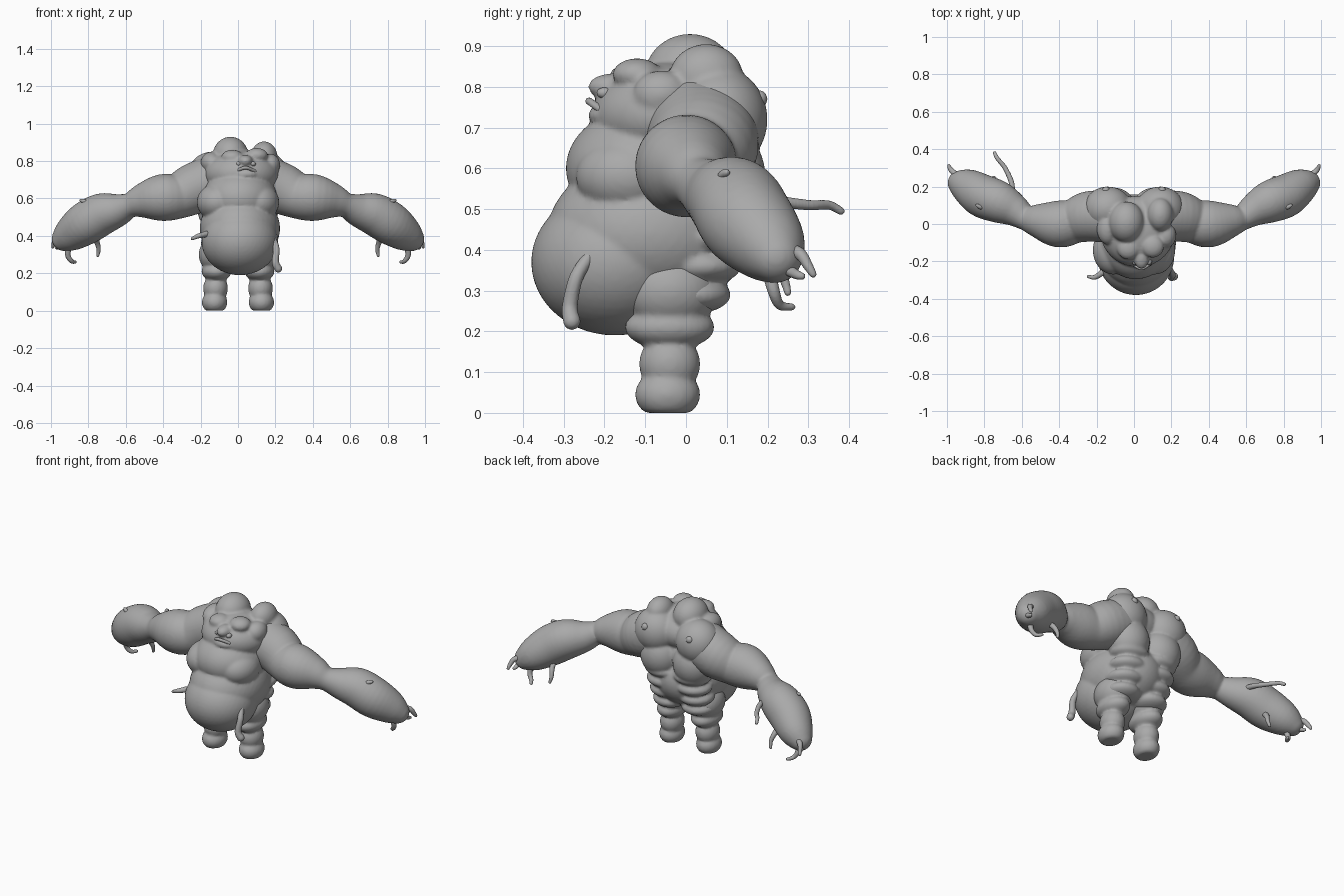
import bpy, bmesh
from mathutils import Vector, Matrix

default_cube = bpy.data.objects.get("Cube")
if default_cube:
    bpy.data.objects.remove(default_cube, do_unlink=True)

flesh = bpy.data.materials.new("grey_flesh")
flesh.use_nodes = True
flesh.diffuse_color = (.4, .4, .4, 1)
flesh.node_tree.nodes["Principled BSDF"].inputs["Base Color"].default_value = flesh.diffuse_color


def ellipsoid(bm, center, radii, mirrored=False):
    """Add one lump of flesh, optionally repeated on the other side."""
    x, y, z = center
    for side in ((1, -1) if mirrored else (1,)):
        place = Matrix.Translation((x * side, y, z)) @ Matrix.Diagonal((*radii, 1))
        bmesh.ops.create_icosphere(bm, subdivisions=4, radius=1, matrix=place)


def catmull(points, steps):
    """Sample a smooth path through points of any dimension."""
    points = [Vector(p) for p in points]
    padded = [points[0], *points, points[-1]]
    samples = []
    for a, b, c, d in zip(padded, padded[1:], padded[2:], padded[3:]):
        for i in range(steps):
            t = i / steps
            samples.append(b + (c - a) * (t / 2) + (a * 2 - b * 5 + c * 4 - d) * (t * t / 2)
                           + (b * 3 - a - c * 3 + d) * (t ** 3 / 2))
    return samples + [points[-1]]


def finish(name, bm, voxel=.008, smoothing=4):
    """Fuse the overlapping lumps into one smooth skin."""
    mesh = bpy.data.meshes.new(name)
    bm.to_mesh(mesh)
    bm.free()
    mesh.materials.append(flesh)
    obj = bpy.data.objects.new(name, mesh)
    bpy.context.collection.objects.link(obj)
    remesh = obj.modifiers.new("fuse", "REMESH")
    remesh.mode = "VOXEL"
    remesh.voxel_size = voxel
    remesh.use_smooth_shade = True
    smooth = obj.modifiers.new("soften", "SMOOTH")
    smooth.factor = .5
    smooth.iterations = smoothing
    return obj


def tendril(name, path, thick, thin, side=1):
    """Tapered, curved tube with a rounded tip."""
    bm = bmesh.new()
    samples = catmull([(x * side, y, z) for x, y, z in path], 10)
    for i, point in enumerate(samples):
        radius = thick + (thin - thick) * i / (len(samples) - 1)
        bmesh.ops.create_icosphere(bm, subdivisions=2, radius=radius,
                                   matrix=Matrix.Translation(point))
    return finish(name, bm, voxel=.004, smoothing=2)


# Torso: belly, chest and shoulders
bm = bmesh.new()
ellipsoid(bm, center=(.01, -.175, .37), radii=(.205, .205, .18))
ellipsoid(bm, center=(.01, -.09, .44), radii=(.215, .25, .19))
ellipsoid(bm, center=(.01, -.08, .6), radii=(.2, .215, .16))
ellipsoid(bm, center=(.02, -.04, .73), radii=(.2, .19, .13))
ellipsoid(bm, center=(.11, -.14, .58), radii=(.11, .13, .1), mirrored=True)
ellipsoid(bm, center=(.14, .08, .72), radii=(.13, .12, .13), mirrored=True)
ellipsoid(bm, center=(.11, .08, .58), radii=(.12, .115, .13), mirrored=True)

# Torso: stacked rolls down the back, parted by the spine
for height, depth, size in ((.5, .075, .115), (.43, .06, .11), (.36, .035, .105), (.29, .01, .1)):
    ellipsoid(bm, center=(.095, depth, height), radii=(size, .1, .048), mirrored=True)

# Head: dome, side bumps, brow and snout
ellipsoid(bm, center=(-.04, .01, .83), radii=(.095, .11, .1))
ellipsoid(bm, center=(.14, .05, .825), radii=(.07, .09, .08))
ellipsoid(bm, center=(-.14, -.02, .79), radii=(.06, .09, .06))
ellipsoid(bm, center=(.17, -.06, .78), radii=(.055, .07, .06))
ellipsoid(bm, center=(.1, -.12, .83), radii=(.06, .06, .04))
ellipsoid(bm, center=(-.03, -.13, .82), radii=(.06, .06, .04))
ellipsoid(bm, center=(.04, -.18, .8), radii=(.04, .06, .033))
ellipsoid(bm, center=(.04, -.19, .73), radii=(.07, .05, .03))
finish("torso_and_head", bm)

# Face: eyes and lip folds
for name, x in (("left_eye", .08), ("right_eye", .005)):
    bm = bmesh.new()
    ellipsoid(bm, center=(x, -.2, .785), radii=(.016, .02, .014))
    finish(name, bm, voxel=.004, smoothing=1)
tendril("upper_lip", [(-.01, -.21, .745), (.04, -.238, .765), (.09, -.21, .745)], .01, .01)

# Arm stations: x, y, z and thickness from shoulder to hand
arm = [(.14, .04, .69, .14), (.24, .04, .65, .135), (.32, .015, .61, .118),
       (.4, .0, .605, .125), (.5, .015, .59, .092), (.575, .03, .565, .066),
       (.65, .08, .535, .088), (.73, .12, .515, .112), (.81, .15, .47, .115),
       (.88, .195, .42, .096), (.93, .22, .385, .066)]
fingers = {
    "outer_finger": [(.93, .25, .4), (.97, .28, .39), (.985, .3, .36), (.99, .312, .34)],
    "middle_finger": [(.93, .22, .38), (.96, .245, .355), (.965, .27, .34), (.97, .285, .335)],
    "inner_finger": [(.9, .2, .36), (.91, .215, .3), (.89, .23, .265), (.87, .26, .26)],
    "thumb": [(.77, .17, .42), (.755, .22, .37), (.745, .24, .33), (.75, .25, .295)],
    "knuckle_spur": [(.79, .1, .55), (.815, .09, .58), (.84, .1, .59)],
}

for label, side in (("left", 1), ("right", -1)):
    # Arm with a thick forearm and pinched wrist fold
    bm = bmesh.new()
    for x, y, z, radius in catmull(arm, 5):
        ellipsoid(bm, center=(x * side, y, z), radii=(radius,) * 3)
    ellipsoid(bm, center=(.6 * side, .09, .58), radii=(.025, .02, .02))
    finish(label + "_arm", bm)
    for part, path in fingers.items():
        tendril(label + "_" + part, path, thick=.019, thin=.009, side=side)

    # Leg: thigh, knee roll, calf and stubby foot flattened on the floor
    bm = bmesh.new()
    ellipsoid(bm, center=(.11 * side, -.04, .3), radii=(.1, .12, .1))
    ellipsoid(bm, center=(.115 * side, -.04, .21), radii=(.08, .11, .055))
    ellipsoid(bm, center=(.12 * side, -.04, .12), radii=(.066, .075, .075))
    ellipsoid(bm, center=(.125 * side, -.045, .045), radii=(.068, .08, .062))
    for vert in bm.verts:
        vert.co.z = max(vert.co.z, 0)
    finish(label + "_leg", bm)

    # Wart on the back of the shoulder
    bm = bmesh.new()
    ellipsoid(bm, center=(.15 * side, .18, .77), radii=(.022, .02, .022))
    finish(label + "_shoulder_wart", bm, voxel=.005)

# Loose growths on the belly sides and one forearm
tendril("left_belly_tendril", [(.19, -.24, .38), (.205, -.27, .33), (.2, -.285, .26),
                               (.215, -.28, .225)], .016, .022)
tendril("right_belly_spur", [(-.17, -.26, .41), (-.21, -.285, .4), (-.245, -.28, .385)], .018, .009)
tendril("forearm_tendril", [(-.65, .14, .53), (-.655, .22, .52), (-.69, .3, .51),
                            (-.73, .35, .51), (-.745, .38, .495)], .017, .01)
